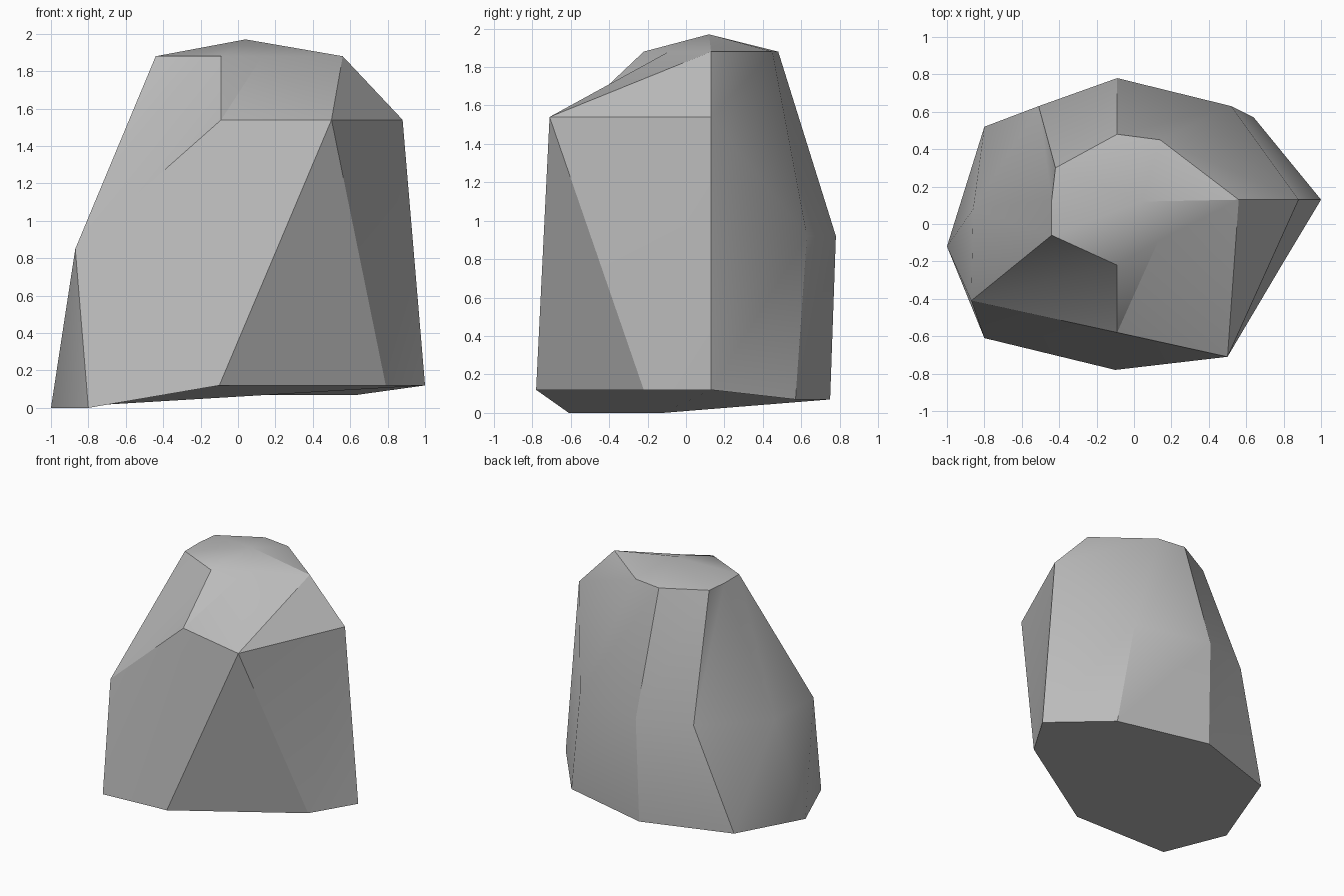
import bpy
import bmesh
import math

# Remove the default cube
default_cube = bpy.data.objects.get("Cube")
if default_cube:
    bpy.data.objects.remove(default_cube, do_unlink=True)


def make_material(name, colour):
    material = bpy.data.materials.new(name)
    material.use_nodes = True
    material.diffuse_color = colour
    shader = next(node for node in material.node_tree.nodes
                  if node.type == 'BSDF_PRINCIPLED')
    shader.inputs["Base Color"].default_value = colour
    shader.inputs["Roughness"].default_value = 0.9
    return material


def add_ring(mesh, outline, heights):
    """Add one irregular ring of vertices, counterclockwise from the left side."""
    return [mesh.verts.new((x, y, z)) for (x, y), z in zip(outline, heights)]


def sector_heights(side, front, back):
    """Each sector of the boulder keeps one height: side, front, then back."""
    return [side] * 2 + [front] * 3 + [back] * 3


def bridge(mesh, lower, upper):
    """Join two rings with a strip of triangles."""
    count = len(lower)
    for i in range(count):
        j = (i + 1) % count
        mesh.faces.new((lower[i], lower[j], upper[j]))
        mesh.faces.new((lower[i], upper[j], upper[i]))


# Outlines of the boulder at the foot, the shoulder and the crown
foot_outline = [(-1, -.12), (-.8, -.61), (-.1, -.78), (.79, -.22),
                (1, .13), (.64, .57), (-.1, .75), (-.8, .52)]
shoulder_outline = [(-.86, .08), (-.87, -.41), (-.09, -.58), (.5, -.71),
                    (.88, .13), (.52, .63), (-.09, .78), (-.51, .63)]
crown_outline = [(-.44, .13), (-.44, -.06), (-.09, -.22), (.13, -.09),
                 (.56, .13), (.14, .45), (-.09, .48), (-.42, .3)]

# Boulder body
body = bmesh.new()
foot = add_ring(body, foot_outline, sector_heights(0, .12, .07))
shoulder = add_ring(body, shoulder_outline, sector_heights(.85, 1.54, .92))
crown = add_ring(body, crown_outline, sector_heights(1.88, 1.88, 1.88))
bridge(body, foot, shoulder)
bridge(body, shoulder, crown)

# Shallow peak and flat underside
peak = body.verts.new((.04, .12, 1.97))
for i, vertex in enumerate(crown):
    body.faces.new((vertex, crown[(i + 1) % len(crown)], peak))
body.faces.new(list(reversed(foot)))
bmesh.ops.recalc_face_normals(body, faces=body.faces)

mesh = bpy.data.meshes.new("boulder")
body.to_mesh(mesh)
body.free()
mesh.materials.append(make_material("stone grey", (.5, .5, .5, 1)))
boulder = bpy.data.objects.new("boulder", mesh)
bpy.context.collection.objects.link(boulder)

# Soft shading across gentle facets, crisp ridges elsewhere
bpy.ops.object.select_all(action='DESELECT')
boulder.select_set(True)
bpy.context.view_layer.objects.active = boulder
bpy.ops.object.shade_smooth_by_angle(angle=math.radians(30))
